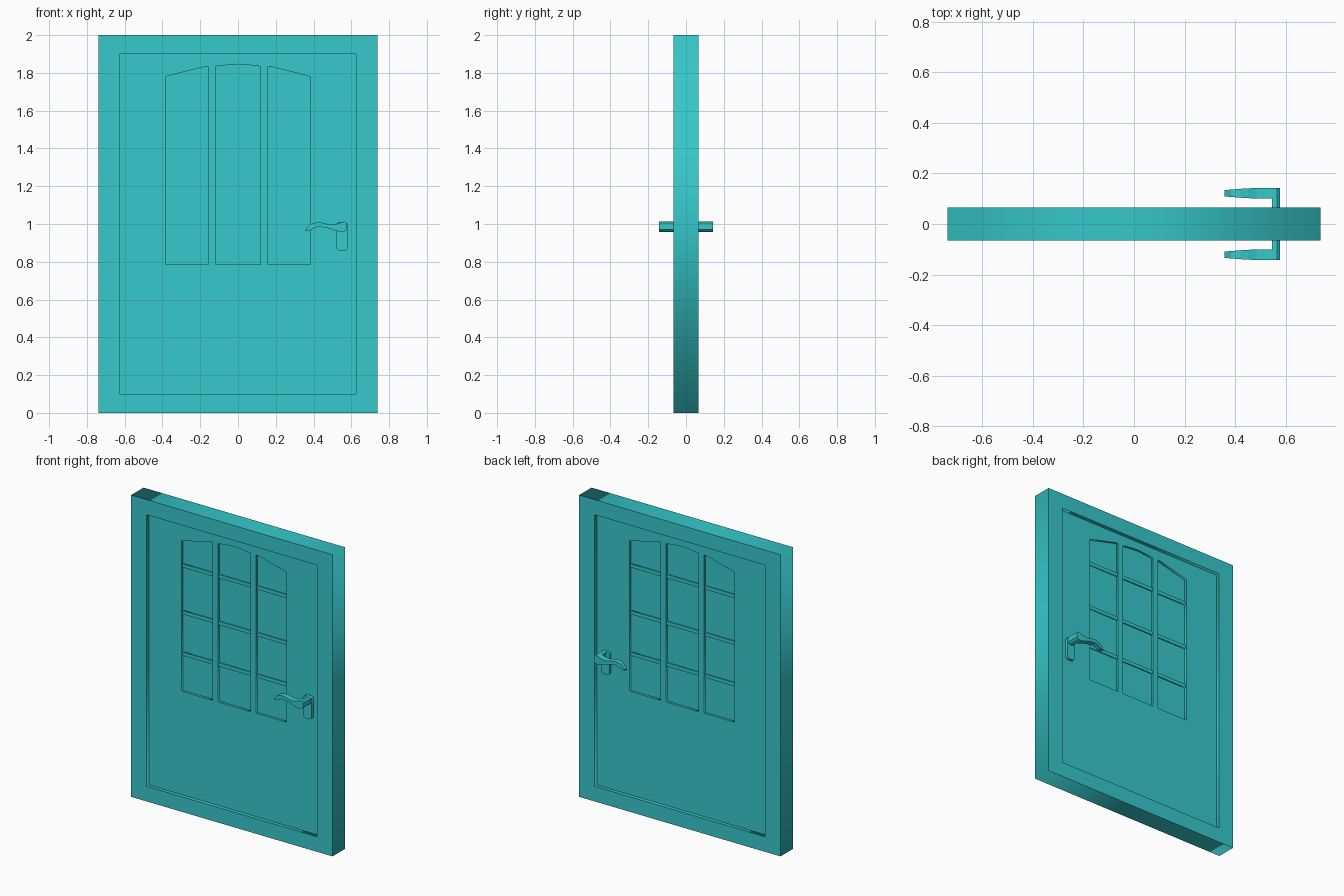
import bpy, bmesh

default = bpy.data.objects.get("Cube")
if default:
    bpy.data.objects.remove(default, do_unlink=True)

teal = bpy.data.materials.new("teal paint")
teal.use_nodes = True
COLOR = (0.037, 0.578, 0.597, 1)
teal.diffuse_color = COLOR
teal.node_tree.nodes["Principled BSDF"].inputs["Base Color"].default_value = COLOR


def add_object(name, mesh):
    mesh.materials.clear()
    mesh.materials.append(teal)
    obj = bpy.data.objects.new(name, mesh)
    bpy.context.scene.collection.objects.link(obj)
    return obj


def slab(name, outlines, half, y=0):
    """Filled x-z outlines (the first is the edge, the rest are holes), thickened about y."""
    curve = bpy.data.curves.new(name, 'CURVE')
    curve.dimensions = '2D'
    curve.fill_mode = 'BOTH'
    curve.extrude = half
    for points in outlines:
        spline = curve.splines.new('POLY')
        spline.points.add(len(points) - 1)
        for p, (x, z) in zip(spline.points, points):
            p.co = (x, z, 0, 1)
        spline.use_cyclic_u = True
    helper = bpy.data.objects.new(name + " outline", curve)
    bpy.context.scene.collection.objects.link(helper)
    bpy.context.view_layer.update()
    graph = bpy.context.evaluated_depsgraph_get()
    mesh = bpy.data.meshes.new_from_object(helper.evaluated_get(graph))
    bpy.data.objects.remove(helper, do_unlink=True)
    for v in mesh.vertices:
        x, z, depth = v.co
        v.co = (x, y - depth, z)
    bm = bmesh.new()
    bm.from_mesh(mesh)
    bmesh.ops.remove_doubles(bm, verts=bm.verts, dist=0.0001)
    bmesh.ops.recalc_face_normals(bm, faces=bm.faces)
    bm.to_mesh(mesh)
    bm.free()
    return add_object(name, mesh)


def rect(x0, x1, z0, z1):
    return [(x0, z0), (x1, z0), (x1, z1), (x0, z1)]


def loft(name, rings):
    """Closed solid through a row of four-cornered sections."""
    bm = bmesh.new()
    loops = [[bm.verts.new(c) for c in ring] for ring in rings]
    for a, b in zip(loops, loops[1:]):
        for i in range(4):
            j = (i + 1) % 4
            bm.faces.new((a[i], a[j], b[j], b[i]))
    bm.faces.new(loops[0])
    bm.faces.new(loops[-1])
    bmesh.ops.recalc_face_normals(bm, faces=bm.faces)
    mesh = bpy.data.meshes.new(name)
    bm.to_mesh(mesh)
    bm.free()
    return add_object(name, mesh)


# Depth of each layer from the middle of the door
FRAME, LEAF, BAR, PANE = 0.065, 0.04, 0.032, 0.025
SILL = 0.785

# Outer frame
slab("door_frame", [rect(-0.738, 0.738, 0, 2), rect(-0.625, 0.625, 0.1, 1.9)], FRAME)

# Door leaf with three arched openings
middle = [(-0.12, SILL), (0.12, SILL), (0.12, 1.834), (0.045, 1.843),
          (0, 1.846), (-0.045, 1.843), (-0.12, 1.834)]
side = [(0.16, SILL), (0.385, SILL), (0.385, 1.78), (0.18, 1.832), (0.16, 1.835)]
mirrored = [(-x, z) for x, z in side]
slab("door_leaf", [rect(-0.626, 0.626, 0.099, 1.901), middle, side, mirrored], LEAF)

# Recessed panes and the low horizontal glazing bars
slab("window_panes", [rect(-0.4, 0.4, 0.77, 1.86)], PANE)
for i, z in enumerate((1.03, 1.305, 1.615)):
    slab(f"glazing_bar_{i + 1}", [rect(-0.39, 0.39, z - 0.012, z + 0.012)], BAR)

# Lever stations: x, bottom, top, inner depth, outer depth
LEVER = [
    (0.357, 0.963, 0.970, 0.109, 0.134),
    (0.384, 0.968, 1.000, 0.107, 0.136),
    (0.420, 0.986, 1.010, 0.104, 0.139),
    (0.450, 0.983, 1.006, 0.102, 0.141),
    (0.484, 0.976, 0.997, 0.101, 0.142),
    (0.515, 0.965, 0.998, 0.100, 0.142),
    (0.550, 0.957, 1.010, 0.100, 0.142),
    (0.566, 0.962, 1.013, 0.100, 0.142),
    (0.577, 0.972, 1.004, 0.100, 0.142),
]
STEM = [(0.545, 0.957, 1.008), (0.566, 0.962, 1.013), (0.577, 0.972, 1.004)]

# Matching handle on each face
c = 0.009
x0, x1, z0, z1 = 0.522, 0.58, 0.86, 1.01
plate = [(x0 + c, z0), (x1 - c, z0), (x1, z0 + c), (x1, z1 - c),
         (x1 - c, z1), (x0 + c, z1), (x0, z1 - c), (x0, z0 + c)]
for label, s in (("front", -1), ("back", 1)):
    slab(f"{label}_handle_plate", [plate], 0.012, s * 0.046)
    loft(f"{label}_handle_stem",
         [[(x, s * 0.05, lo), (x, s * 0.101, lo), (x, s * 0.101, hi), (x, s * 0.05, hi)]
          for x, lo, hi in STEM])
    loft(f"{label}_handle_lever",
         [[(x, s * a, lo), (x, s * b, lo), (x, s * b, hi), (x, s * a, hi)]
          for x, lo, hi, a, b in LEVER])
